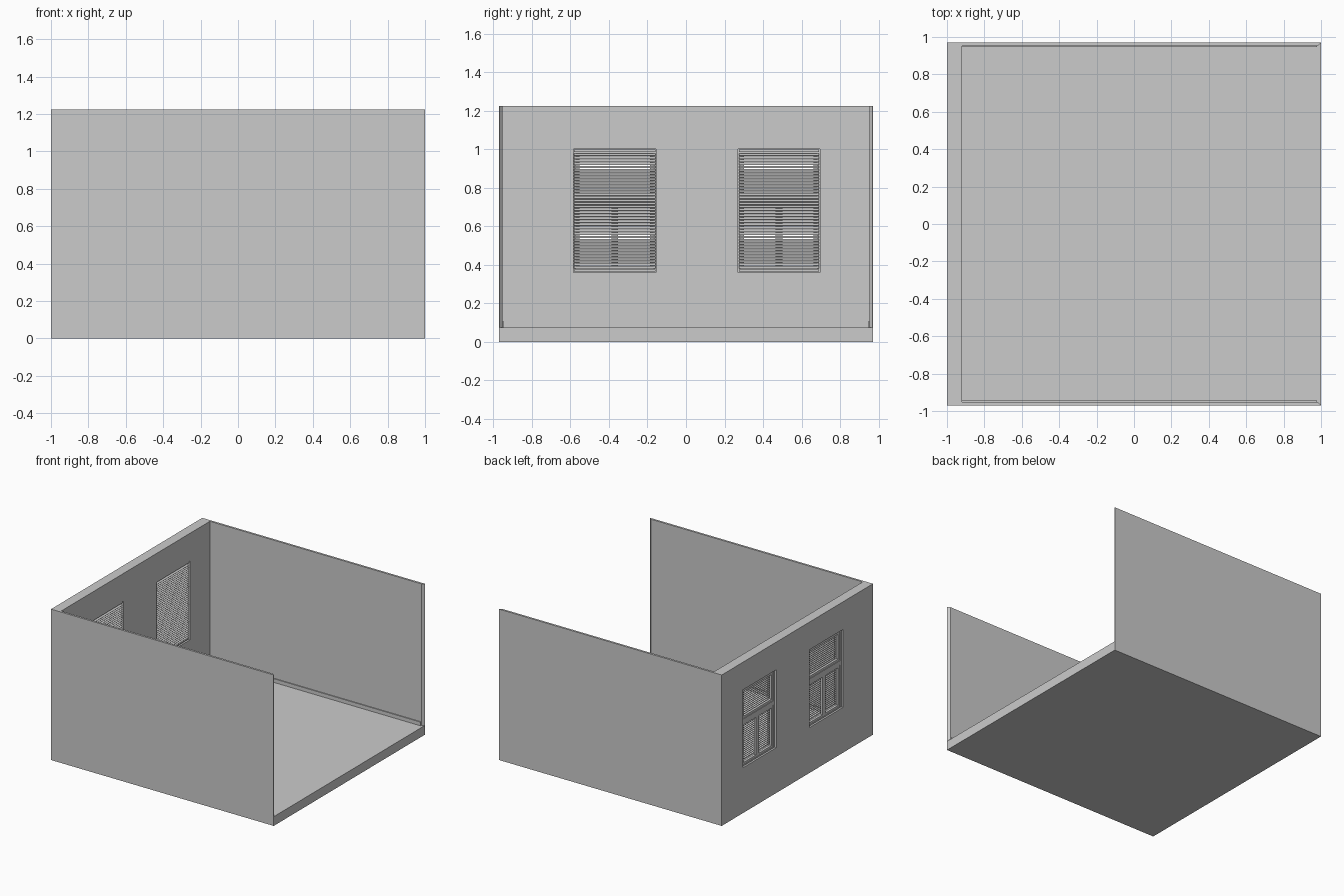
import bpy, bmesh, math
from mathutils import Matrix, Vector

if "Cube" in bpy.data.objects:
    bpy.data.objects.remove(bpy.data.objects["Cube"])

FLOOR, TOP = 0.075, 1.225
Z0, Z1 = 0.36, 1.0                                # window opening heights
WINDOWS = {"left": (-0.585, -0.155), "right": (0.27, 0.695)}


def add_box(bm, x, y, z, tilt=0.0):
    """Add a box spanning the given ranges, tilted about its own y axis."""
    mid = Vector([(a + b) / 2 for a, b in (x, y, z)])
    size = [b - a for a, b in (x, y, z)]
    m = Matrix.Translation(mid) @ Matrix.Rotation(tilt, 4, 'Y') @ Matrix.Diagonal((*size, 1))
    bmesh.ops.create_cube(bm, size=1, matrix=m)


def finish(name, bm):
    bmesh.ops.recalc_face_normals(bm, faces=bm.faces)
    mesh = bpy.data.meshes.new(name)
    bm.to_mesh(mesh)
    bm.free()
    obj = bpy.data.objects.new(name, mesh)
    bpy.context.collection.objects.link(obj)
    return obj


def boxes(name, specs):
    bm = bmesh.new()
    for s in specs:
        add_box(bm, *s)
    return finish(name, bm)


def cut(obj, cutter):
    mod = obj.modifiers.new("cut", 'BOOLEAN')
    mod.operation, mod.solver, mod.object = 'DIFFERENCE', 'EXACT', cutter
    bpy.context.view_layer.objects.active = obj
    bpy.ops.object.modifier_apply(modifier=mod.name)
    bpy.data.objects.remove(cutter)


# Room shell: solid block hollowed by a plan profile with splayed open ends
shell = boxes("room_shell", [((-1, 1), (-0.97, 0.97), (0, TOP))])
half = [(-0.92, 0.953), (0.983, 0.953), (1.017, 0.985)]
plan = half + [(x, -y) for x, y in reversed(half)]
bm = bmesh.new()
face = bm.faces.new([bm.verts.new((x, y, FLOOR)) for x, y in plan])
ext = bmesh.ops.extrude_face_region(bm, geom=[face])
bmesh.ops.translate(bm, vec=(0, 0, 1.3),
                    verts=[v for v in ext["geom"] if isinstance(v, bmesh.types.BMVert)])
cut(shell, finish("room_void", bm))
for y in WINDOWS.values():
    cut(shell, boxes("window_void", [((-1.1, -0.8), y, (Z0, Z1))]))

# Skirting boards along the two side walls
for name, s in (("front_skirting", -1), ("back_skirting", 1)):
    boxes(name, [((-0.92, 0.978), tuple(sorted((s * 0.945, s * 0.954))), (FLOOR, 0.105))])

for side, (y0, y1) in WINDOWS.items():
    mid, w, t = (y0 + y1) / 2, 0.014, 0.018
    fx, sx = (-0.985, -0.955), (-0.98, -0.96)     # frame and sash depths

    # Outer frame with transom and sill
    boxes(side + "_window_frame", [
        (fx, (y0, y0 + w), (Z0, Z1)), (fx, (y1 - w, y1), (Z0, Z1)),
        (fx, (y0 + w, y1 - w), (Z0, Z0 + w)), (fx, (y0 + w, y1 - w), (Z1 - w, Z1)),
        (fx, (y0 + w, y1 - w), (0.715, 0.75)),
        ((-1.0, -0.985), (y0, y1), (Z0, Z0 + 0.008))])

    # One wide top light over two casements
    sashes = [(y0 + w, y1 - w, 0.75, Z1 - w),
              (y0 + w, mid, Z0 + w, 0.715), (mid, y1 - w, Z0 + w, 0.715)]
    specs = []
    for a, b, c, d in sashes:
        specs += [(sx, (a, a + t), (c, d)), (sx, (b - t, b), (c, d)),
                  (sx, (a + t, b - t), (c, c + t)), (sx, (a + t, b - t), (d - t, d))]
    boxes(side + "_window_sashes", specs)

    # Slatted blind with head and bottom rails on the room side
    ya, yb = y0 + 0.004, y1 - 0.004
    specs = [((-0.947, -0.925), (ya, yb), (0.986, 0.998)),
             ((-0.945, -0.927), (ya, yb), (0.366, 0.374))]
    for i in range(38):
        z = 0.386 + i * 0.0158
        specs.append(((-0.947, -0.925), (ya, yb), (z - 0.001, z + 0.001), math.radians(30)))
    boxes(side + "_blind", specs)
